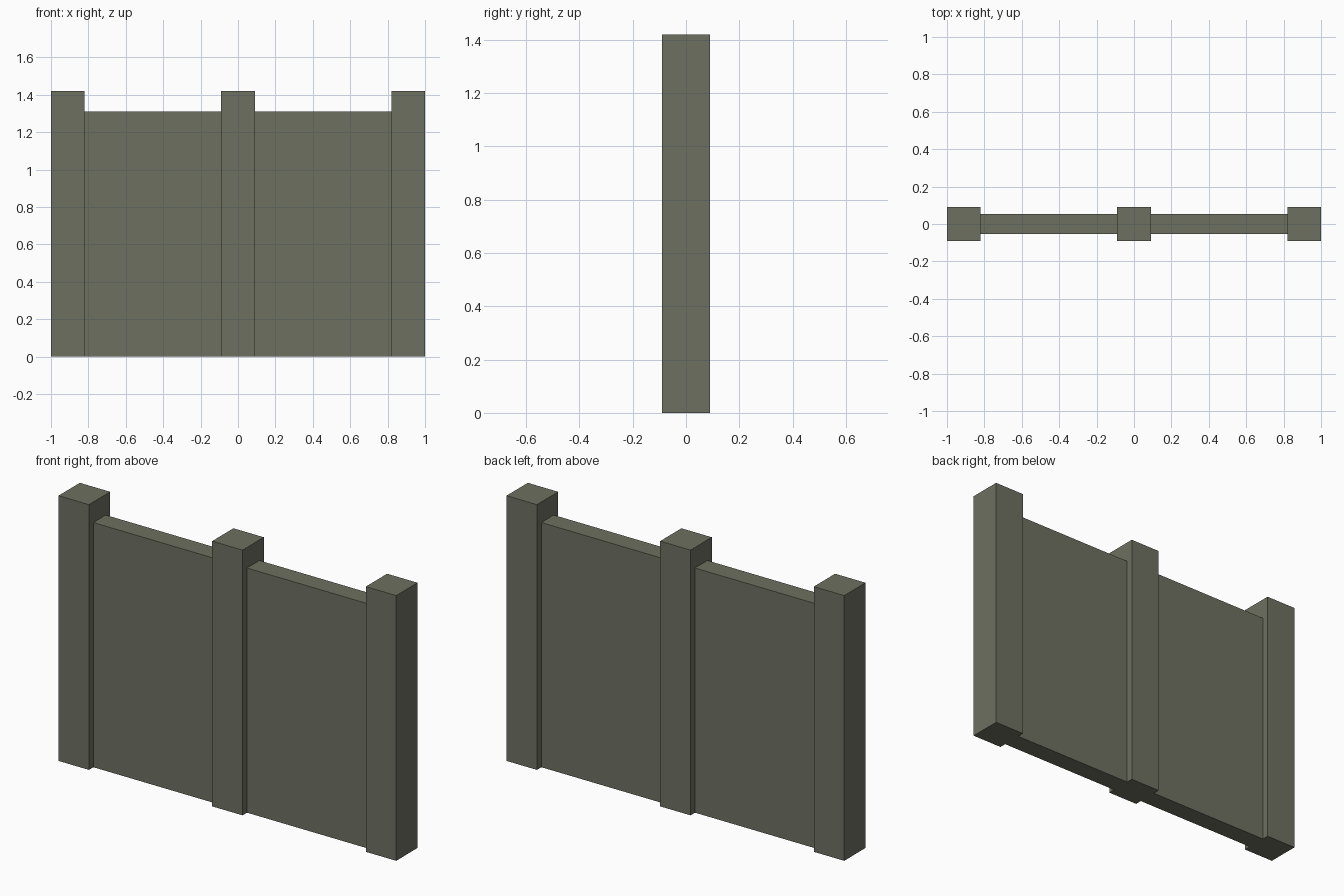
import bpy

if "Cube" in bpy.data.objects:
    bpy.data.objects.remove(bpy.data.objects["Cube"])

POST_W, POST_H = 0.18, 1.42
PANEL_T, PANEL_H = 0.105, 1.31

# Single weathered grey-green concrete colour
concrete = bpy.data.materials.new("grey_green_concrete")
concrete.diffuse_color = (0.156, 0.162, 0.119, 1.0)
concrete.use_nodes = True
concrete.node_tree.nodes["Principled BSDF"].inputs["Base Color"].default_value = concrete.diffuse_color


def block(name, x, size):
    """Box standing on the ground, centred on y = 0."""
    bpy.ops.mesh.primitive_cube_add(size=1, location=(x, 0, size[2] / 2))
    ob = bpy.context.object
    ob.name = name
    ob.scale = size
    bpy.ops.object.transform_apply(location=False, rotation=False, scale=True)
    ob.data.materials.append(concrete)
    return ob


# Three square posts
post_x = 1 - POST_W / 2
for side, x in (("left", -post_x), ("middle", 0), ("right", post_x)):
    block(f"{side}_post", x, (POST_W, POST_W, POST_H))

# Two solid wall panels filling the gaps between posts
panel_w = post_x - POST_W
for side, s in (("left", -1), ("right", 1)):
    block(f"{side}_wall_panel", s * post_x / 2, (panel_w, PANEL_T, PANEL_H))
